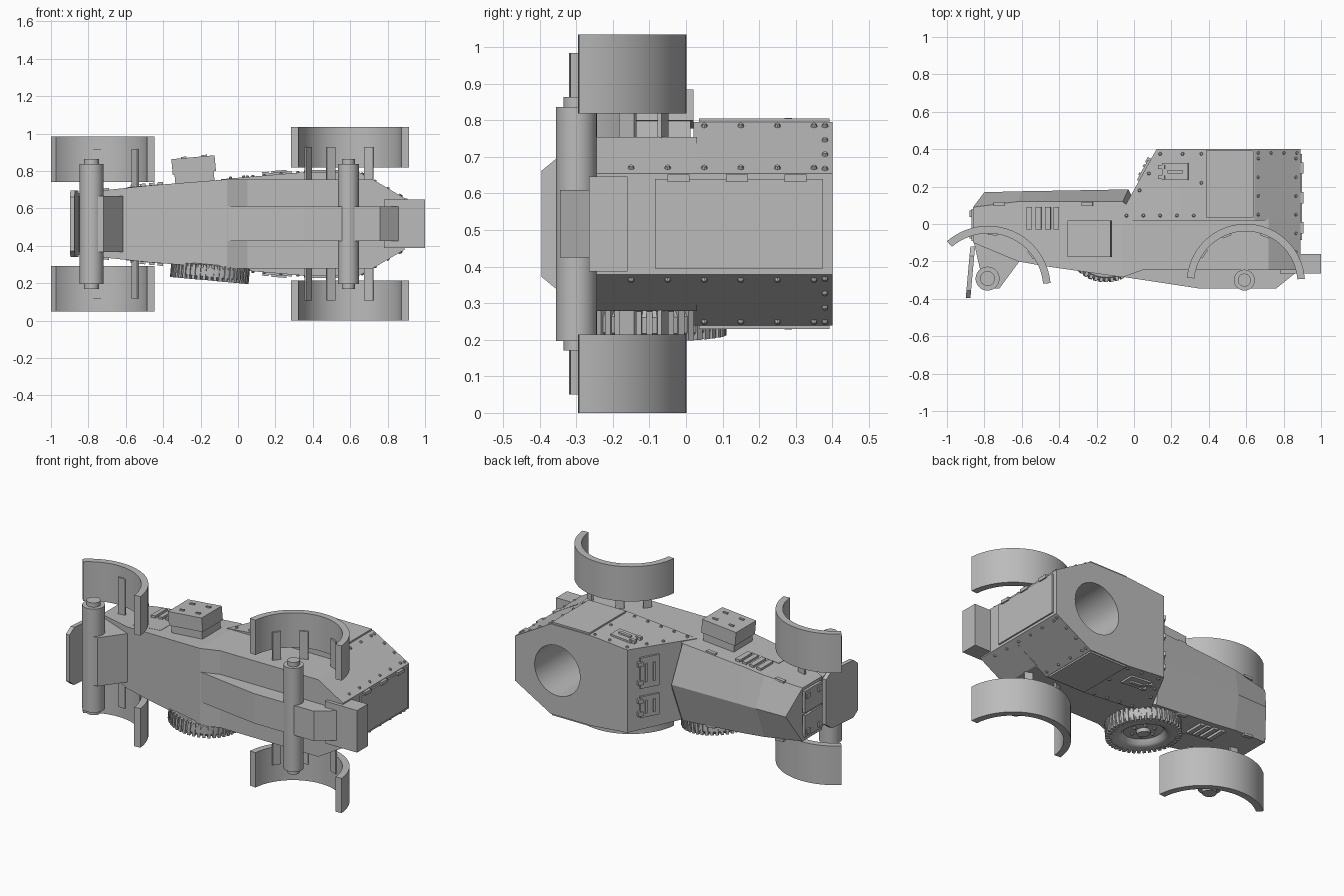
import bpy, bmesh, math
from mathutils import Matrix, Vector, Euler

cube = bpy.data.objects.get("Cube")
if cube:
    bpy.data.objects.remove(cube, do_unlink=True)

C = 0.517  # centre plane height; the car lies on its side
grey = bpy.data.materials.new("armour grey")
grey.use_nodes = True
colour = (0.5, 0.5, 0.5, 1)
grey.diffuse_color = colour
grey.node_tree.nodes["Principled BSDF"].inputs["Base Color"].default_value = colour


def finish(name, bm, smooth=False):
    bmesh.ops.recalc_face_normals(bm, faces=bm.faces)
    me = bpy.data.meshes.new(name)
    bm.to_mesh(me)
    bm.free()
    ob = bpy.data.objects.new(name, me)
    bpy.context.collection.objects.link(ob)
    me.materials.append(grey)
    if smooth:
        bpy.ops.object.select_all(action='DESELECT')
        ob.select_set(True)
        bpy.context.view_layer.objects.active = ob
        bpy.ops.object.shade_smooth_by_angle(angle=math.radians(35))
    return ob


def loft(name, loops, smooth=False, closed=False):
    """Skin a list of equal-length point loops."""
    bm = bmesh.new()
    rings = [[bm.verts.new(p) for p in loop] for loop in loops]
    n = len(rings[0])
    pairs = list(zip(rings, rings[1:])) + ([(rings[-1], rings[0])] if closed else [])
    for a, b in pairs:
        for i in range(n):
            j = (i + 1) % n
            bm.faces.new((a[i], a[j], b[j], b[i]))
    if not closed:
        bm.faces.new(rings[0])
        bm.faces.new(rings[-1])
    return finish(name, bm, smooth)


def prism(name, pts, z0, z1, smooth=False):
    return loft(name, [[(x, y, z) for x, y in pts] for z in (z0, z1)], smooth)


def add_box(bm, centre, size, rot=(0, 0, 0)):
    m = Matrix.Translation(centre) @ Euler(rot).to_matrix().to_4x4() @ Matrix.Diagonal((*size, 1))
    bmesh.ops.create_cube(bm, size=1, matrix=m)


def box(name, centre, size, rot=(0, 0, 0)):
    bm = bmesh.new()
    add_box(bm, centre, size, rot)
    return finish(name, bm)


def rod(name, x, y, r, z0, z1, seg=32):
    pts = [(x + r * math.cos(2 * math.pi * i / seg), y + r * math.sin(2 * math.pi * i / seg)) for i in range(seg)]
    return prism(name, pts, z0, z1, True)


# Lower hull with ridged bonnet: x, half width, floor, eave, ridge, ridge x
stations = [(-0.86, 0.165, -0.1, 0.09, 0.17, -0.8), (-0.62, 0.19, -0.2, 0.12, 0.175, -0.6),
            (-0.48, 0.205, -0.225, 0.12, 0.177, -0.48), (-0.06, 0.238, -0.285, 0.12, 0.185, -0.03),
            (0.05, 0.238, -0.245, 0.03, 0.035, 0.05), (0.72, 0.238, -0.245, 0.03, 0.035, 0.72),
            (0.89, 0.138, -0.245, 0.03, 0.035, 0.89)]
loft("lower_hull", [[(x, lo, C - h), (x, lo, C + h), (x, ev, C + h), (rx, top, C), (x, ev, C - h)]
                    for x, h, lo, ev, top, rx in stations])

# Upper cab with sloping windscreen and turret opening
half = [(0.37, 0.278), (0.645, 0.278), (0.89, 0.138)]


def cab_ring(y, x0, h0):
    side = [(x0, h0)] + half
    return [(x, y, C + h) for x, h in side] + [(x, y, C - h) for x, h in reversed(side)]


cab = loft("cab", [cab_ring(0.02, -0.09, 0.239), cab_ring(0.4, 0.12, 0.256)])
bm = bmesh.new()
bmesh.ops.create_cone(bm, cap_ends=True, segments=64, radius1=0.155, radius2=0.155, depth=0.6,
                      matrix=Matrix.Translation((0.6, 0.34, C)) @ Matrix.Rotation(math.pi / 2, 4, 'X'))
cutter = finish("turret_cutter", bm)
cutter.hide_render = True
mod = cab.modifiers.new("turret_opening", 'BOOLEAN')
mod.object = cutter
mod.solver = 'EXACT'
bpy.context.view_layer.objects.active = cab
cab.select_set(True)
bpy.ops.object.modifier_apply(modifier=mod.name)
bpy.data.objects.remove(cutter, do_unlink=True)
cab.select_set(True)
bpy.ops.object.shade_smooth_by_angle(angle=math.radians(20))

# Belly keel, nose block, rear box and front guard plate
prism("belly_keel", [(-0.13, -0.272), (0.35, -0.345), (0.76, -0.345), (0.86, -0.265), (0.86, -0.23), (-0.1, -0.23)],
      C - 0.092, C + 0.092)
prism("nose_block", [(-0.86, -0.08), (-0.6, -0.18), (-0.62, -0.21), (-0.72, -0.345), (-0.8, -0.345)], C - 0.15, C + 0.15)
box("rear_box", (0.89, -0.213, C), (0.22, 0.105, 0.26))
outline = [(-0.12, 0.14), (-0.17, 0.178), (-0.355, 0.178), (-0.395, 0.145)]
outline += [(y, -h) for y, h in reversed(outline)]
loft("front_guard", [[(-0.848 + dx + 0.09 * (y + 0.1), y, C + h) for y, h in outline] for dx in (-0.025, 0)])

# Axles
for name, x, y, r in (("front_axle", -0.783, -0.292, 0.064), ("rear_axle", 0.59, -0.3, 0.056)):
    rod(name, x, y, r, C - 0.32, C + 0.32)
    rod(name + "_hub", x, y, r * 0.62, C - 0.347, C + 0.347)


def fender(name, cx, cy, r, a0, a1, z0, z1):
    angles = [math.radians(a0 + (a1 - a0) * i / 28) for i in range(29)]
    arc = lambda q, seq: [(cx + q * math.cos(a), cy + q * math.sin(a)) for a in seq]
    prism(name, arc(r, angles) + arc(r - 0.04, reversed(angles)), z0, z1, True)


def bracket(name, cx, cy, r, deg, z0, z1):
    a = math.radians(deg)
    box(name, (cx + r * math.cos(a), cy + r * math.sin(a), (z0 + z1) / 2), (0.012, 0.05, abs(z1 - z0)), (0, 0, a))


def hull_h(x):
    return 0.165 + (x + 0.86) * 0.0915


def cab_h(x):
    return min(0.278, 0.252 + (x - 0.05) * 0.0815)


def side_box(bm, s, fn, x0, x1, y0, y1, t):
    """Plate lying on a sloping side wall."""
    xm = (x0 + x1) / 2
    slope = (fn(x1) - fn(x0)) / (x1 - x0)
    add_box(bm, (xm, (y0 + y1) / 2, C + s * (fn(xm) + t / 2 - 0.002)), (x1 - x0, y1 - y0, t),
            (0, -s * math.atan(slope), 0))


def bolt(bm, p, normal):
    q = Vector(normal).to_track_quat('Z', 'Y').to_matrix().to_4x4()
    bmesh.ops.create_cone(bm, cap_ends=True, segments=8, radius1=0.012, radius2=0.006, depth=0.016,
                          matrix=Matrix.Translation(p) @ q)


for s, tag in ((1, "upper"), (-1, "lower")):
    z = lambda h: C + s * h
    # Mudguards and their brackets
    fender("front_fender_" + tag, -0.78, -0.345, 0.335, 5, 131, z(0.225), z(0.467))
    fender("rear_fender_" + tag, 0.598, -0.315, 0.316, 4, 175, z(0.302), z(0.517))
    for i, deg in enumerate((145, 112, 68)):
        bracket(f"rear_bracket_{tag}_{i}", 0.598, -0.315, 0.272, deg, z(0.22), z(0.41))
    for i, deg in enumerate((38, 85)):
        bracket(f"front_bracket_{tag}_{i}", -0.78, -0.345, 0.292, deg, z(0.16), z(0.4))

    # Engine louvres, side panel and bonnet hinges
    bm = bmesh.new()
    for x in (-0.575, -0.525, -0.475, -0.43):
        side_box(bm, s, hull_h, x, x + 0.03, -0.03, 0.09, 0.02)
    side_box(bm, s, hull_h, -0.6, -0.41, -0.17, -0.05, 0.008)
    for x in (-0.75, -0.28):
        side_box(bm, s, hull_h, x, x + 0.06, 0.095, 0.118, 0.014)
    finish("engine_louvres_" + tag, bm)

    # Cab door and vision hatch
    bm = bmesh.new()
    side_box(bm, s, cab_h, 0.385, 0.64, 0.035, 0.393, 0.012)
    side_box(bm, s, cab_h, 0.15, 0.29, 0.235, 0.325, 0.012)
    side_box(bm, s, cab_h, 0.18, 0.26, 0.27, 0.29, 0.022)
    for y in (0.25, 0.305):
        side_box(bm, s, cab_h, 0.13, 0.165, y - 0.01, y + 0.01, 0.02)
    finish("cab_door_and_hatch_" + tag, bm)

    # Bolts along the cab side and slanted rear wall
    bm = bmesh.new()
    for i in range(5):
        x = -0.04 + i * 0.09
        bolt(bm, (x, 0.045, z(cab_h(x))), (0, 0, s))
    for x, y in ((0.03, 0.18), (0.08, 0.27), (0.14, 0.375), (0.26, 0.375), (0.36, 0.375), (0.36, 0.22)):
        bolt(bm, (x, y, z(cab_h(x))), (0, 0, s))
    slant = lambda t: (0.645 + 0.245 * t, 0.278 - 0.14 * t)
    spots = [(0.9, -0.15 + 0.1 * i) for i in range(6)] + [(0.08, 0.05 + 0.1 * i) for i in range(4)]
    spots += [(0.08 + 0.28 * i, 0.38) for i in range(4)]
    for t, y in spots:
        x, h = slant(t)
        bolt(bm, (x, y, z(h)), (0.5, 0, s * 0.87))
    finish("rivets_" + tag, bm)

# Rear door with hinges
box("rear_door", (0.892, 0.145, C), (0.014, 0.46, 0.245))
bm = bmesh.new()
for y in (-0.02, 0.14, 0.3):
    add_box(bm, (0.897, y, C + 0.125), (0.02, 0.06, 0.02))
finish("rear_door_hinges", bm)

# Windscreen shutters on the sloping front
slope = math.atan2(0.38, 0.21)
normal = Vector((-math.sin(slope), math.cos(slope), 0))
for name, zc, tall in (("driver_shutter", C + 0.1, 0.19), ("gunner_shutter", C - 0.11, 0.13)):
    bm = bmesh.new()
    mid = Vector((0.055, 0.283, zc))
    add_box(bm, mid, (0.12, 0.024, tall), (0, 0, slope))
    along = Vector((math.cos(slope), math.sin(slope), 0))
    for d in (-0.025, 0.025):
        add_box(bm, mid + along * d + normal * 0.012, (0.014, 0.016, tall * 0.6), (0, 0, slope))
    for d in (-0.3, 0.3):
        add_box(bm, mid + along * 0.06 + normal * 0.01 + Vector((0, 0, d * tall)), (0.03, 0.02, 0.025), (0, 0, slope))
    finish(name, bm)

# Radiator doors on the nose
bm = bmesh.new()
for s in (-1, 1):
    add_box(bm, (-0.862, -0.005, C + s * 0.075), (0.016, 0.17, 0.135))
    for y in (-0.06, 0.055):
        add_box(bm, (-0.87, y, C + s * 0.11), (0.018, 0.035, 0.03))
finish("radiator_doors", bm)

# Tool box on the upper side
tilt = (0, -math.atan(0.0915), 0)
box("tool_box", (-0.235, -0.078, C + 0.275), (0.21, 0.18, 0.12), tilt)
box("tool_box_lid", (-0.237, -0.078, C + 0.314), (0.232, 0.196, 0.085), tilt)
bm = bmesh.new()
for x in (-0.29, -0.18):
    for y in (-0.13, -0.03):
        add_box(bm, (x, y, C + 0.357 + (x + 0.237) * 0.0915), (0.03, 0.012, 0.014), tilt)
finish("tool_box_clasps", bm)

# Spare wheel on the lower side
bm = bmesh.new()
profile = [(0, 0.025), (0.035, 0.03), (0.04, 0.01), (0.11, 0.005), (0.125, 0.03), (0.14, 0.04), (0.185, 0.04),
           (0.205, 0.02), (0.205, -0.025), (0.185, -0.045), (0, -0.045)]
verts = [bm.verts.new((r, 0, h)) for r, h in profile]
edges = [bm.edges.new(e) for e in zip(verts, verts[1:])]
bmesh.ops.spin(bm, geom=verts + edges, cent=(0, 0, 0), axis=(0, 0, 1), angle=2 * math.pi, steps=48)
bmesh.ops.remove_doubles(bm, verts=bm.verts, dist=0.0005)
wheel = finish("spare_wheel", bm, True)
bm = bmesh.new()
for i in range(44):
    a = 2 * math.pi * i / 44
    add_box(bm, (0.194 * math.cos(a), 0.194 * math.sin(a), 0), (0.034, 0.017, 0.082), (0, 0, a))
for i in range(6):
    a = math.pi * i / 3
    bolt(bm, (0.065 * math.cos(a), 0.065 * math.sin(a), 0.012), (0, 0, 1))
tread = finish("spare_wheel_tread", bm)
for ob in (wheel, tread):
    ob.location = (-0.15, -0.1, C - 0.262)
    ob.rotation_euler = (math.pi, math.atan(0.0915), 0)
